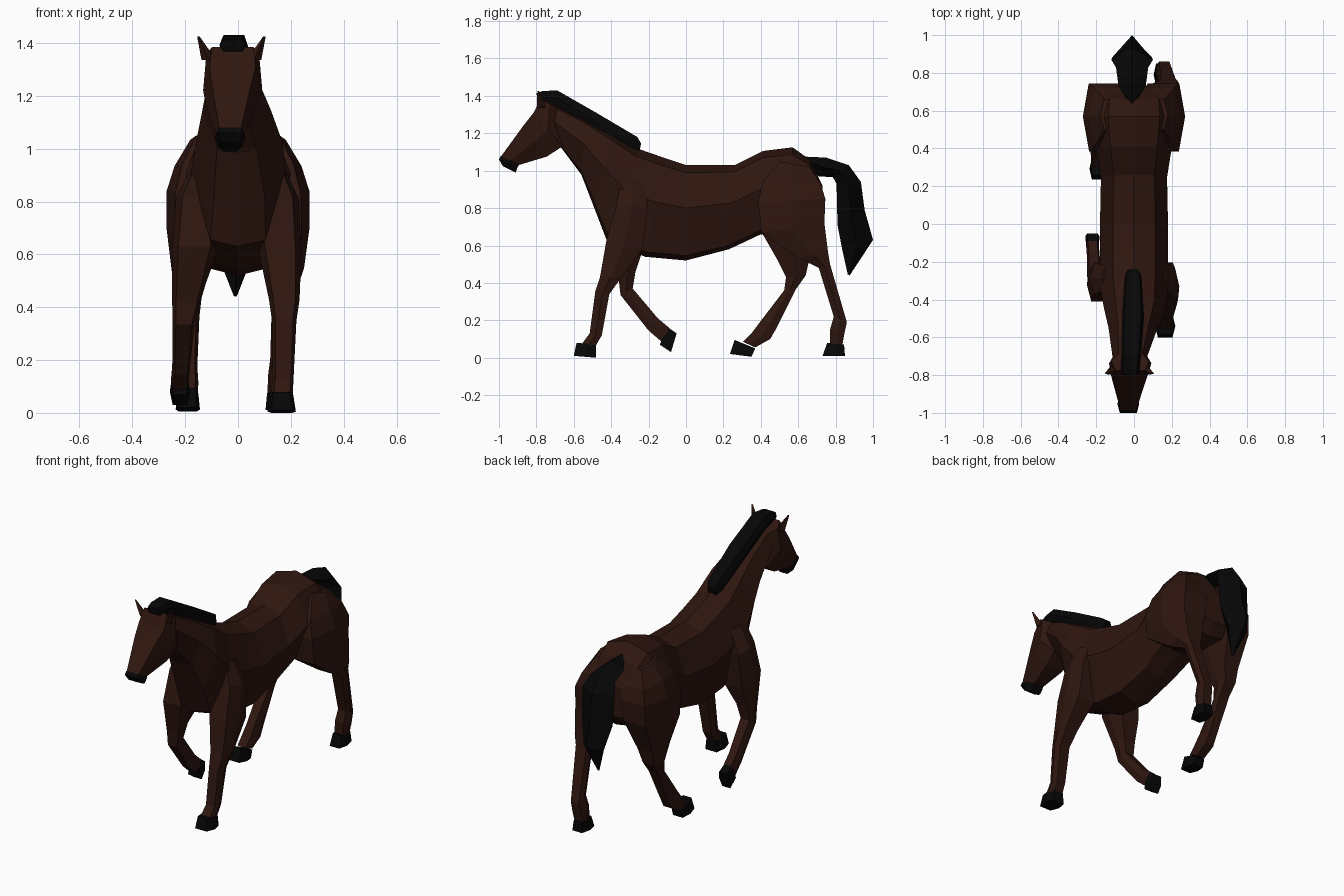
import bpy, bmesh
from mathutils import Vector


def material(name, rgb):
    m = bpy.data.materials.new(name)
    m.diffuse_color = (*rgb, 1)
    return m


COAT = material("coat", (0.028, 0.008, 0.005))
BLACK = material("black_hair_and_hoof", (0.002, 0.002, 0.002))

# Half cross-sections: (fraction from first to second edge point, width factor)
BARREL = [(0, 0), (0.08, 0.62), (0.45, 1), (0.95, 0.58), (1, 0)]
HEAD = [(0, 0.78), (0.5, 1), (1, 0.6)]
LEG = [(0, 0.72), (0.5, 1), (1, 0.72)]
DIAMOND = [(0, 0), (0.5, 1), (1, 0)]


def add_object(name, bm, mat):
    bmesh.ops.recalc_face_normals(bm, faces=bm.faces)
    me = bpy.data.meshes.new(name)
    bm.to_mesh(me)
    bm.free()
    me.materials.append(mat)
    bpy.context.collection.objects.link(bpy.data.objects.new(name, me))


def loft(name, rows, half, mat):
    """Each row: first edge (y, z), second edge (y, z), centre x, half width."""
    bm = bmesh.new()
    rings = []
    for ya, za, yb, zb, xc, hw in rows:
        a, b = Vector((xc, ya, za)), Vector((xc, yb, zb))
        right = [a.lerp(b, s) + Vector((w * hw, 0, 0)) for s, w in half]
        left = [a.lerp(b, s) - Vector((w * hw, 0, 0)) for s, w in reversed(half) if w > 0]
        rings.append([bm.verts.new(p) for p in right + left])
    n = len(rings[0])
    for r, q in zip(rings, rings[1:]):
        for i in range(n):
            j = (i + 1) % n
            bm.faces.new((r[i], r[j], q[j], q[i]))
    bm.faces.new(rings[0])
    bm.faces.new(rings[-1])
    add_object(name, bm, mat)


# Trunk and neck (top line, under line)
loft("body", [
    (-0.77, 1.39, -0.68, 1.14, -0.025, 0.085),
    (-0.54, 1.28, -0.56, 0.98, -0.005, 0.13),
    (-0.40, 1.20, -0.49, 0.80, 0.005, 0.165),
    (-0.25, 1.115, -0.425, 0.63, 0, 0.18),
    (-0.12, 1.07, -0.22, 0.54, 0, 0.18),
    (0.00, 1.03, 0.00, 0.52, 0, 0.18),
    (0.26, 1.03, 0.23, 0.58, 0, 0.175),
    (0.41, 1.105, 0.40, 0.66, 0, 0.20),
    (0.57, 1.125, 0.56, 0.64, 0, 0.22),
    (0.66, 1.06, 0.68, 0.65, 0, 0.21),
    (0.73, 0.92, 0.73, 0.72, 0, 0.16)], BARREL, COAT)

# Head (forehead side, jaw side)
loft("head", [
    (-0.775, 1.385, -0.68, 1.33, -0.02, 0.1),
    (-0.815, 1.31, -0.66, 1.13, -0.02, 0.112),
    (-0.87, 1.24, -0.745, 1.075, -0.025, 0.095),
    (-0.99, 1.075, -0.895, 1.03, -0.03, 0.052)], HEAD, COAT)
loft("muzzle", [
    (-0.99, 1.08, -0.893, 1.03, -0.03, 0.054),
    (-1.00, 1.06, -0.90, 1.02, -0.03, 0.058),
    (-0.98, 1.025, -0.91, 0.99, -0.03, 0.045)], HEAD, BLACK)

# Ears, small outward-leaning pyramids
for side, name in ((1, "right_ear"), (-1, "left_ear")):
    bm = bmesh.new()
    bmesh.ops.create_cone(bm, cap_ends=True, segments=4, radius1=0.035, radius2=0.006, depth=0.1)
    for v in bm.verts:
        t = v.co.z / 0.1 + 0.5
        v.co = Vector((-0.025 + side * (0.085 + 0.04 * t) + v.co.x * 0.8,
                       -0.77 - 0.02 * t + v.co.y * 0.8, 1.335 + 0.09 * t))
    add_object(name, bm, COAT)

# Mane (outer crest, root)
loft("mane", [
    (-0.80, 1.415, -0.79, 1.37, -0.02, 0.045),
    (-0.77, 1.425, -0.75, 1.36, -0.02, 0.05),
    (-0.69, 1.43, -0.70, 1.35, -0.015, 0.052),
    (-0.48, 1.31, -0.51, 1.24, -0.005, 0.058),
    (-0.26, 1.18, -0.30, 1.11, -0.005, 0.045),
    (-0.24, 1.145, -0.25, 1.10, -0.005, 0.03)], [(0, 0.75), (0.5, 1), (1, 0.8)], BLACK)

# Tail (outer ridge, inner ridge)
loft("tail", [
    (0.64, 1.075, 0.65, 1.03, -0.01, 0.02),
    (0.75, 1.07, 0.71, 0.97, -0.01, 0.072),
    (0.87, 1.03, 0.785, 0.965, -0.01, 0.085),
    (0.935, 0.94, 0.805, 0.93, -0.01, 0.11),
    (0.955, 0.79, 0.81, 0.71, -0.01, 0.105),
    (1.00, 0.63, 0.835, 0.58, -0.01, 0.07),
    (0.875, 0.44, 0.865, 0.445, -0.01, 0.006)], DIAMOND, BLACK)

# Legs (front edge, back edge), top to bottom
loft("front_right_leg", [
    (-0.35, 0.95, -0.22, 0.93, 0.11, 0.06),
    (-0.37, 0.82, -0.205, 0.80, 0.145, 0.085),
    (-0.425, 0.63, -0.235, 0.58, 0.16, 0.08),
    (-0.46, 0.43, -0.345, 0.43, 0.175, 0.058),
    (-0.485, 0.355, -0.41, 0.34, 0.175, 0.046),
    (-0.515, 0.13, -0.45, 0.12, 0.17, 0.04),
    (-0.56, 0.07, -0.485, 0.06, 0.165, 0.042)], LEG, COAT)
loft("front_left_leg", [
    (-0.35, 0.95, -0.22, 0.93, -0.11, 0.06),
    (-0.37, 0.82, -0.205, 0.80, -0.145, 0.09),
    (-0.41, 0.63, -0.23, 0.58, -0.165, 0.085),
    (-0.36, 0.42, -0.27, 0.46, -0.195, 0.055),
    (-0.35, 0.335, -0.285, 0.37, -0.205, 0.042),
    (-0.20, 0.145, -0.15, 0.21, -0.215, 0.034),
    (-0.13, 0.085, -0.09, 0.16, -0.22, 0.034)], LEG, COAT)


# Shared thigh rows, mirrored for each side
def thigh(s):
    return [(0.50, 1.05, 0.66, 1.02, s * 0.10, 0.08),
            (0.41, 0.94, 0.72, 0.93, s * 0.135, 0.105),
            (0.385, 0.83, 0.745, 0.85, s * 0.155, 0.115),
            (0.405, 0.67, 0.74, 0.72, s * 0.165, 0.105)]


loft("hind_right_leg", thigh(1) + [
    (0.60, 0.535, 0.76, 0.56, 0.18, 0.07),
    (0.71, 0.48, 0.77, 0.50, 0.18, 0.05),
    (0.79, 0.22, 0.86, 0.19, 0.16, 0.038),
    (0.77, 0.15, 0.845, 0.12, 0.155, 0.042),
    (0.77, 0.07, 0.835, 0.06, 0.15, 0.038)], LEG, COAT)
loft("hind_left_leg", thigh(-1) + [
    (0.485, 0.53, 0.66, 0.53, -0.18, 0.07),
    (0.535, 0.43, 0.64, 0.44, -0.19, 0.052),
    (0.525, 0.36, 0.59, 0.37, -0.19, 0.044),
    (0.395, 0.19, 0.485, 0.16, -0.19, 0.036),
    (0.35, 0.13, 0.45, 0.10, -0.19, 0.04),
    (0.305, 0.085, 0.37, 0.055, -0.19, 0.038)], LEG, COAT)

# Hooves, flaring toward the sole
loft("front_right_hoof", [
    (-0.585, 0.08, -0.48, 0.07, 0.165, 0.043),
    (-0.60, 0.01, -0.48, 0.0, 0.165, 0.054)], LEG, BLACK)
loft("front_left_hoof", [
    (-0.14, 0.07, -0.10, 0.165, -0.22, 0.033),
    (-0.08, 0.03, -0.05, 0.13, -0.22, 0.038)], LEG, BLACK)
loft("hind_right_hoof", [
    (0.755, 0.08, 0.845, 0.07, 0.15, 0.04),
    (0.73, 0.01, 0.85, 0.01, 0.15, 0.046)], LEG, BLACK)
loft("hind_left_hoof", [
    (0.26, 0.095, 0.37, 0.05, -0.19, 0.04),
    (0.235, 0.02, 0.35, 0.005, -0.19, 0.046)], LEG, BLACK)
